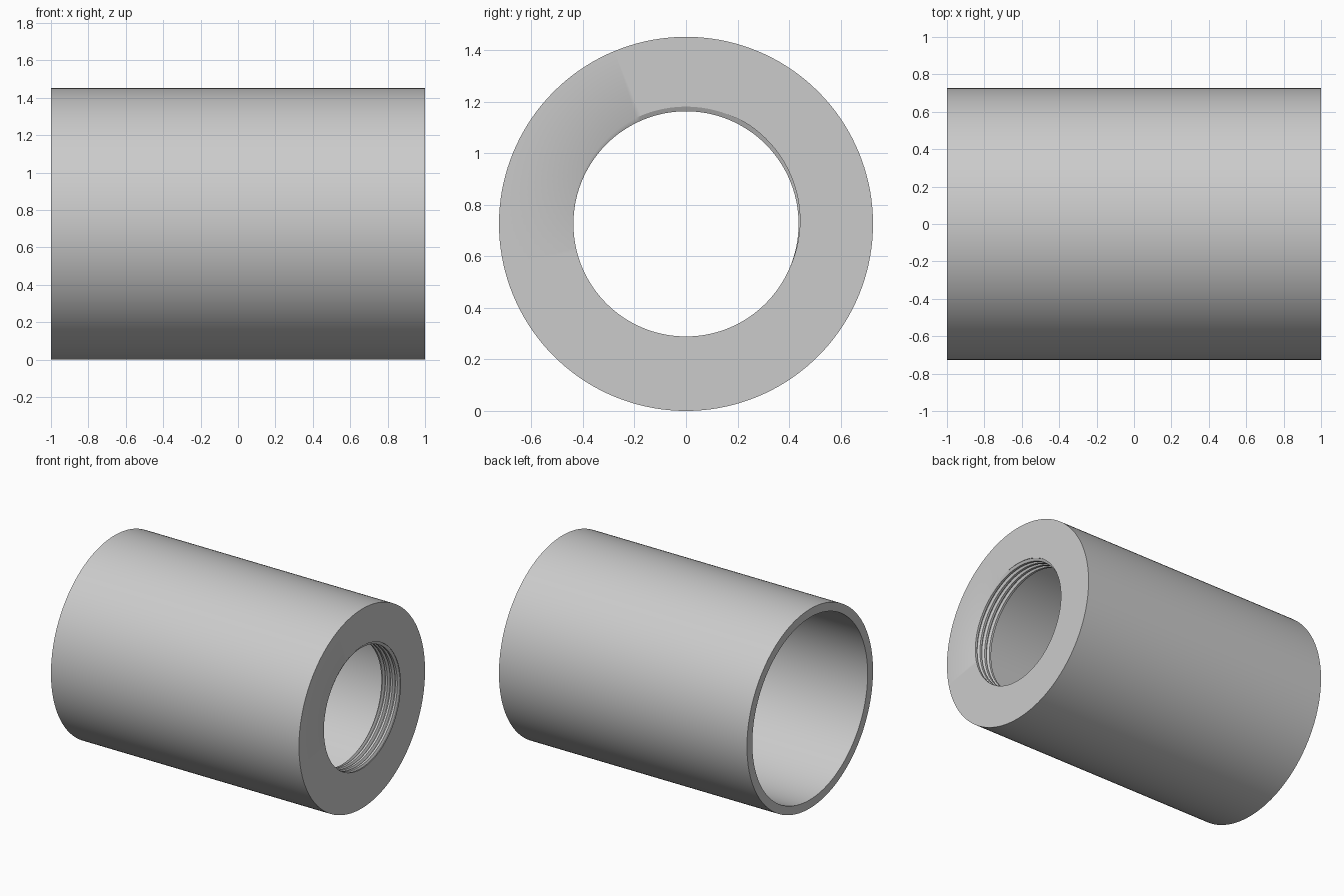
import bpy, bmesh, math

cube = bpy.data.objects.get("Cube")
if cube:
    bpy.data.objects.remove(cube, do_unlink=True)

OUTER, BORE = 0.726, 0.664            # sleeve radii
MINOR, MAJOR = 0.437, 0.455           # thread radii
FACE, SHOULDER, BACK = 1.0, 0.85, -1.0  # stations along x
PITCH, START = 0.04, math.radians(85)
ROOT, FLANK = 0.08, 0.3               # half widths of the groove, in pitches
SEGMENTS = 144


def thread_radius(x, angle):
    """Radius of the internal helical thread at a point."""
    phase = (x - FACE) / PITCH - (angle - START) / math.tau
    d = abs(phase - round(phase))
    t = min(max((FLANK - d) / (FLANK - ROOT), 0), 1)
    return MINOR + (MAJOR - MINOR) * t


def section(angle):
    """Closed wall section (x, radius) at one angle around the axis."""
    xs = [FACE]
    for turn in range(1, -7, -1):
        for offset in (FLANK, ROOT, -ROOT, -FLANK):
            x = FACE + PITCH * (turn + offset + (angle - START) / math.tau)
            xs.append(min(max(x, SHOULDER), FACE))
    xs.append(SHOULDER)
    thread = [(x, thread_radius(x, angle)) for x in xs]
    return [(BACK, BORE), (BACK, OUTER), (FACE, OUTER)] + thread + [(SHOULDER, BORE)]


# Sleeve with a threaded collar at one end, swept around the x axis
bm = bmesh.new()
columns = []
for i in range(SEGMENTS + 1):
    a = math.tau * i / SEGMENTS
    columns.append([bm.verts.new((x, r * math.cos(a), r * math.sin(a) + OUTER))
                    for x, r in section(a)])
for left, right in zip(columns, columns[1:]):
    for j in range(len(left)):
        k = (j + 1) % len(left)
        bm.faces.new((left[j], left[k], right[k], right[j]))
bmesh.ops.remove_doubles(bm, verts=bm.verts, dist=0.00002)
bmesh.ops.recalc_face_normals(bm, faces=bm.faces)

mesh = bpy.data.meshes.new("threaded_sleeve")
bm.to_mesh(mesh)
bm.free()
sleeve = bpy.data.objects.new("threaded_sleeve", mesh)
bpy.context.collection.objects.link(sleeve)

# Plain grey metal
grey = bpy.data.materials.new("light_grey")
grey.use_nodes = True
grey.diffuse_color = (0.6, 0.6, 0.6, 1)
grey.node_tree.nodes["Principled BSDF"].inputs["Base Color"].default_value = (0.6, 0.6, 0.6, 1)
mesh.materials.append(grey)

# Smooth walls with crisp rims and thread edges
bpy.ops.object.select_all(action="DESELECT")
sleeve.select_set(True)
bpy.context.view_layer.objects.active = sleeve
bpy.ops.object.shade_smooth_by_angle(angle=math.radians(30))
